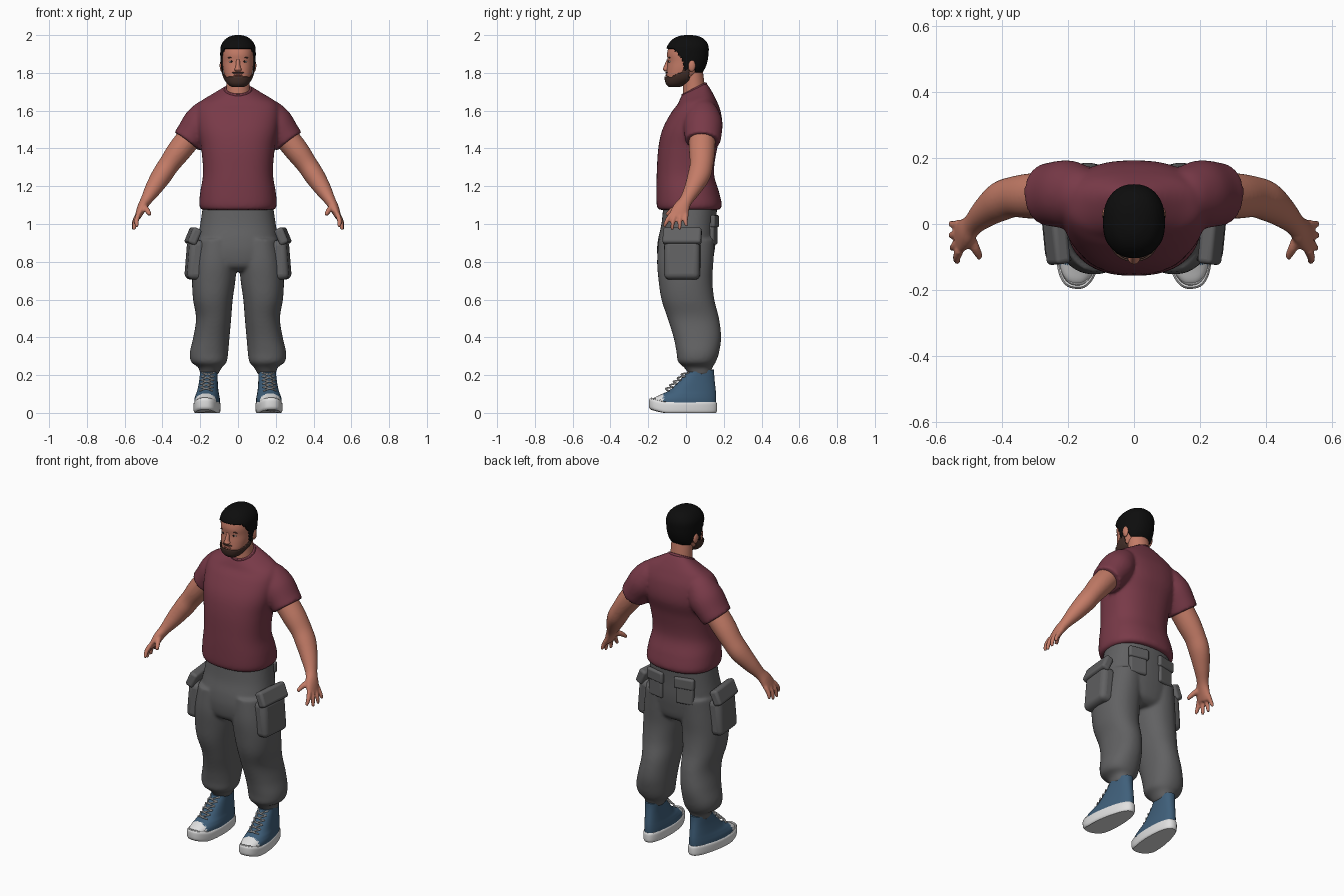
import bpy, bmesh, math
from mathutils import Vector, Matrix

cube = bpy.data.objects.get("Cube")
if cube:
    bpy.data.objects.remove(cube, do_unlink=True)


def material(name, r, g, b):
    m = bpy.data.materials.new(name)
    m.use_nodes = True
    m.diffuse_color = (r, g, b, 1)
    node = next(n for n in m.node_tree.nodes if n.type == 'BSDF_PRINCIPLED')
    node.inputs["Base Color"].default_value = (r, g, b, 1)
    node.inputs["Roughness"].default_value = 0.8
    return m


SKIN = material("skin", .55, .2, .135)
HAIR = material("black hair", .004, .004, .004)
BEARD = material("beard brown", .06, .03, .023)
SHIRT = material("maroon cloth", .19, .042, .065)
PANTS = material("grey cloth", .12, .12, .123)
BLUE = material("blue canvas", .05, .115, .195)
WHITE = material("white rubber", .75, .75, .75)
LIPS = material("lips", .36, .11, .08)


def refine(rows, n=6):
    """Smooth curve through rows of numbers."""
    out = []
    for i in range(len(rows) - 1):
        quad = zip(rows[max(i - 1, 0)], rows[i], rows[i + 1], rows[min(i + 2, len(rows) - 1)])
        quad = list(quad)
        for k in range(n):
            t = k / n
            out.append([.5 * (2*b + (c-a)*t + (2*a - 5*b + 4*c - d)*t*t + (3*b - a - 3*c + d)*t**3)
                        for a, b, c, d in quad])
    return out + [list(rows[-1])]


def oval(k, n, p):
    a = 2 * math.pi * k / n
    c, s = math.cos(a), math.sin(a)
    return math.copysign(abs(c) ** (2 / p), c), math.copysign(abs(s) ** (2 / p), s)


def skin_rings(bm, rings):
    loops = [[bm.verts.new(p) for p in ring] for ring in rings]
    n = len(loops[0])
    for a, b in zip(loops, loops[1:]):
        for k in range(n):
            bm.faces.new((a[k], a[(k + 1) % n], b[(k + 1) % n], b[k]))
    bm.faces.new(loops[0][::-1])
    bm.faces.new(loops[-1])


def loft(bm, rows, p=2.3, n=48, side=1):
    """Level rings: z, x from, x to, y from, y to, tilt."""
    rings = []
    for z, x0, x1, y0, y1, tilt in refine(rows):
        ring = []
        for k in range(n):
            c, s = oval(k, n, p)
            dy = s * (y1 - y0) / 2
            ring.append((side * ((x0 + x1) / 2 + c * (x1 - x0) / 2), (y0 + y1) / 2 + dy, z + tilt * dy))
        rings.append(ring)
    skin_rings(bm, rings)


def tube(bm, rows, side=1, n=24):
    """Rings square to a path: x, y, z, depth radius, other radius."""
    rows = refine(rows, 5)
    pts = [Vector(r[:3]) for r in rows]
    rings = []
    for i, r in enumerate(rows):
        t = (pts[min(i + 1, len(pts) - 1)] - pts[max(i - 1, 0)]).normalized()
        u = Vector((0, 1, 0))
        u = (u - t * u.dot(t)).normalized()
        v = t.cross(u)
        ring = []
        for k in range(n):
            c, s = oval(k, n, 2)
            q = pts[i] + u * c * r[3] + v * s * r[4]
            ring.append((side * q.x, q.y, q.z))
        rings.append(ring)
    skin_rings(bm, rings)


def finish(name, bm, mats, voxel=0, angle=40):
    bmesh.ops.recalc_face_normals(bm, faces=bm.faces)
    mesh = bpy.data.meshes.new(name)
    bm.to_mesh(mesh)
    bm.free()
    ob = bpy.data.objects.new(name, mesh)
    bpy.context.collection.objects.link(ob)
    for m in mats:
        mesh.materials.append(m)
    bpy.ops.object.select_all(action='DESELECT')
    ob.select_set(True)
    bpy.context.view_layer.objects.active = ob
    bpy.ops.object.shade_smooth_by_angle(angle=math.radians(angle))
    if voxel:
        r = ob.modifiers.new("blend", 'REMESH')
        r.mode, r.voxel_size, r.use_smooth_shade = 'VOXEL', voxel, True
        s = ob.modifiers.new("soften", 'SMOOTH')
        s.factor, s.iterations = .5, 6
    return ob


def blob(name, loc, size, mat, both=True, turn=0):
    bm = bmesh.new()
    for s in ((1, -1) if both else (1,)):
        place = (Matrix.Translation((s * loc[0], loc[1], loc[2])) @ Matrix.Rotation(s * turn, 4, 'Y')
                 @ Matrix.Diagonal((*size, 1)))
        bmesh.ops.create_uvsphere(bm, u_segments=20, v_segments=12, radius=1, matrix=place)
    return finish(name, bm, [mat])


def pads(name, loc, size, mat, lean=0, spin=0, bevel=.015):
    """Mirrored pair of soft boxes."""
    bm = bmesh.new()
    for s in (1, -1):
        place = (Matrix.Translation((s * loc[0], loc[1], loc[2])) @ Matrix.Rotation(s * spin, 4, 'Z')
                 @ Matrix.Rotation(s * lean, 4, 'Y') @ Matrix.Diagonal((*size, 1)))
        bmesh.ops.create_cube(bm, size=1, matrix=place)
    ob = finish(name, bm, [mat], angle=80)
    b = ob.modifiers.new("round", 'BEVEL')
    b.width, b.segments = bevel, 4
    return ob


# Shirt with sleeves
bm = bmesh.new()
torso = [(1.075, .192, -.145, .178, 0), (1.1, .205, -.155, .19, 0), (1.17, .2, -.157, .175, 0),
         (1.27, .185, -.155, .148, 0), (1.4, .195, -.147, .165, 0), (1.5, .215, -.125, .192, 0),
         (1.59, .22, -.078, .185, 0), (1.645, .2, -.045, .16, .12), (1.68, .14, -.035, .135, .3),
         (1.715, .07, -.022, .107, .5)]
loft(bm, [(z, -w, w, a, b, t) for z, w, a, b, t in torso], 2.4)
for s in (1, -1):
    tube(bm, [(.13, .085, 1.6, .075, .07), (.16, .087, 1.578, .09, .085), (.2, .09, 1.53, .103, .094),
              (.245, .09, 1.47, .098, .086), (.27, .088, 1.437, .093, .083)], s, 36)
finish("shirt", bm, [SHIRT], .009)
bpy.ops.mesh.primitive_torus_add(major_radius=.067, minor_radius=.008, location=(0, .043, 1.712),
                                 rotation=(math.atan(.5), 0, 0))
collar = bpy.context.object
collar.name = "shirt_collar"
collar.data.materials.append(SHIRT)
bpy.ops.object.shade_smooth_by_angle()

# Arms and hands
bm = bmesh.new()
for s in (1, -1):
    tube(bm, [(.23, .087, 1.49, .07, .066), (.31, .085, 1.39, .069, .064), (.365, .082, 1.315, .062, .056),
              (.405, .068, 1.255, .06, .054), (.45, .035, 1.185, .046, .044), (.487, 0, 1.125, .035, .03),
              (.507, -.022, 1.09, .043, .026), (.525, -.038, 1.05, .05, .019), (.533, -.042, 1.03, .045, .014)], s)
    tips = [(.535, -.116, .985), (.55, -.075, .968), (.556, -.033, .97), (.556, .004, .988)]
    for i, (x, y, z) in enumerate(tips):
        by = -.08 + .027 * i
        tube(bm, [(.528, by, 1.05, .013, .014), ((.54 + x) / 2, (by + y) / 2 - .004, 1.015, .012, .013),
                  (x, y, z, .009, .009)], s, 12)
    tube(bm, [(.505, -.025, 1.095, .018, .016), (.483, -.07, 1.075, .015, .016),
              (.466, -.103, 1.048, .01, .01)], s, 12)
finish("arms", bm, [SKIN], .006)

# Trousers
bm = bmesh.new()
hips = [(1.1, .185, -.12, .165), (1, .2, -.13, .16), (.92, .213, -.148, .158), (.85, .218, -.153, .15),
        (.78, .19, -.14, .135), (.75, .14, -.1, .1)]
loft(bm, [(z, -w, w, a, b, 0) for z, w, a, b in hips])
leg = [(.92, .01, .215, -.145, .152), (.8, .006, .235, -.153, .145), (.7, .014, .243, -.145, .14),
       (.6, .028, .238, -.13, .15), (.5, .036, .222, -.097, .175), (.4, .045, .237, -.066, .186),
       (.32, .052, .255, -.05, .175), (.27, .06, .248, -.042, .158), (.24, .085, .21, -.01, .14),
       (.2, .108, .2, .02, .13)]
for s in (1, -1):
    loft(bm, [(*r, 0) for r in leg], 2.2, side=s)
finish("trousers", bm, [PANTS], .009)
pads("cargo_pockets", (.228, -.02, .81), (.085, .19, .21), PANTS, -.08, -.1, .03)
pads("cargo_flaps", (.238, -.02, .935), (.05, .205, .09), PANTS, -.4, -.1)
pads("back_pocket_flaps", (.095, .152, 1.015), (.12, .028, .065), PANTS, 0, -.2, .011)
pads("back_pockets", (.095, .144, .95), (.105, .03, .12), PANTS, 0, -.2, .012)
for label, y in (("front", -.095), ("rear", .055)):
    blob(label + "_pocket_buttons", (.263 + y * .1, y, .918), (.009, .012, .012), HAIR)

# Shoes: sole, canvas upper with rubber toe cap, laces
TURN = Matrix.Translation((.16, 0, 0)) @ Matrix.Rotation(.09, 4, 'Z')


def shoe_part(name, build, mats, rule=None):
    bm = bmesh.new()
    build(bm)
    for v in bm.verts:
        v.co.x *= 1 - 1.3 * max(0, v.co.y + .03)
        v.co.z += .5 * max(0, -.11 - v.co.y) ** 1.3 * (1 if v.co.z < .07 else 0)
    for f in bm.faces:
        if rule and rule(f.calc_center_median()):
            f.material_index = 1
    bm.transform(TURN)
    ob = finish(name, bm, mats)
    ob.modifiers.new("pair", 'MIRROR')


shoe_part("shoe_soles", lambda bm: loft(bm, [
    (0, -.064, .064, -.188, .158, 0), (.012, -.07, .07, -.196, .165, 0),
    (.045, -.071, .071, -.197, .165, 0), (.057, -.066, .066, -.192, .16, 0)], 2.6), [WHITE])
shoe_part("shoe_uppers", lambda bm: loft(bm, [
    (.03, -.066, .066, -.188, .158, 0), (.07, -.067, .067, -.182, .16, 0),
    (.095, -.063, .063, -.14, .16, 0), (.12, -.058, .058, -.088, .158, 0), (.165, -.054, .054, -.04, .153, 0),
    (.2, -.053, .053, -.008, .15, 0), (.222, -.053, .053, .003, .15, .1)], 2.4),
    [BLUE, WHITE], lambda c: c.y < -.125)


def laces(bm):
    for i in range(5):
        y, z = -.105 + .021 * i, .117 + .019 * i
        for s in (1, -1):
            tube(bm, [(-.034 * s, y + .012, z, .004, .004), (0, y - .003, z + .012, .004, .004),
                      (.034 * s, y + .033, z + .019, .004, .004)], n=8)


shoe_part("shoe_laces", laces, [WHITE])

# Neck and head
bm = bmesh.new()
loft(bm, [(1.64, -.066, .066, -.02, .1, 0), (1.72, -.062, .062, -.015, .1, 0),
          (1.84, -.06, .06, -.02, .085, 0)], 2)
finish("neck", bm, [SKIN])
head = [(1.735, .03, -.087, -.035), (1.75, .05, -.099, .0), (1.78, .069, -.104, .055), (1.82, .079, -.101, .088),
        (1.86, .083, -.097, .104), (1.9, .085, -.1, .11), (1.94, .082, -.09, .11), (1.97, .063, -.066, .092),
        (1.986, .036, -.034, .062), (1.991, .012, -.004, .03)]


def skull(name, mat, keep=None, push=0.0):
    bm = bmesh.new()
    loft(bm, [(z, -w, w, a, b, 0) for z, w, a, b in head], 2.25, 96)
    if keep:
        bmesh.ops.recalc_face_normals(bm, faces=bm.faces)
        bm.normal_update()
        for v in bm.verts:
            v.co += v.normal * push
        drop = [f for f in bm.faces if not keep(f.calc_center_median())]
        bmesh.ops.delete(bm, geom=drop, context='FACES')
    ob = finish(name, bm, [mat], angle=60)
    if keep:
        ob.modifiers.new("thickness", 'SOLIDIFY').thickness = push + .002


def hairline(y):
    marks = [(-1, 1.93), (-.07, 1.93), (-.045, 1.905), (-.02, 1.87), (-.008, 1.81),
             (.014, 1.81), (.02, 1.855), (.042, 1.855), (.055, 1.8), (1, 1.79)]
    for (a, u), (b, v) in zip(marks, marks[1:]):
        if y <= b:
            return u + (v - u) * (y - a) / (b - a)


skull("head", SKIN)
skull("hair", HAIR, lambda c: c.z > hairline(c.y), .009)
skull("beard", BEARD, lambda c: c.y < .015 and c.z < 1.779 + .5 * max(0, c.y + .075), .004)

# Face
bm = bmesh.new()
loft(bm, [(1.808, -.012, .012, -.112, -.08, 0), (1.818, -.019, .019, -.122, -.08, 0),
          (1.832, -.013, .013, -.118, -.08, 0), (1.872, -.009, .009, -.101, -.08, 0)], 2, 20)
finish("nose", bm, [SKIN])
blob("ears", (.085, .03, 1.838), (.012, .02, .032), SKIN)
blob("eyes", (.034, -.083, 1.86), (.014, .009, .006), WHITE)
blob("irises", (.034, -.089, 1.86), (.006, .005, .0055), HAIR)
blob("eyebrows", (.036, -.086, 1.882), (.02, .007, .004), BEARD, True, .12)
blob("moustache", (0, -.101, 1.801), (.032, .008, .005), BEARD, False)
blob("mouth", (0, -.1, 1.788), (.024, .009, .006), LIPS, False)
